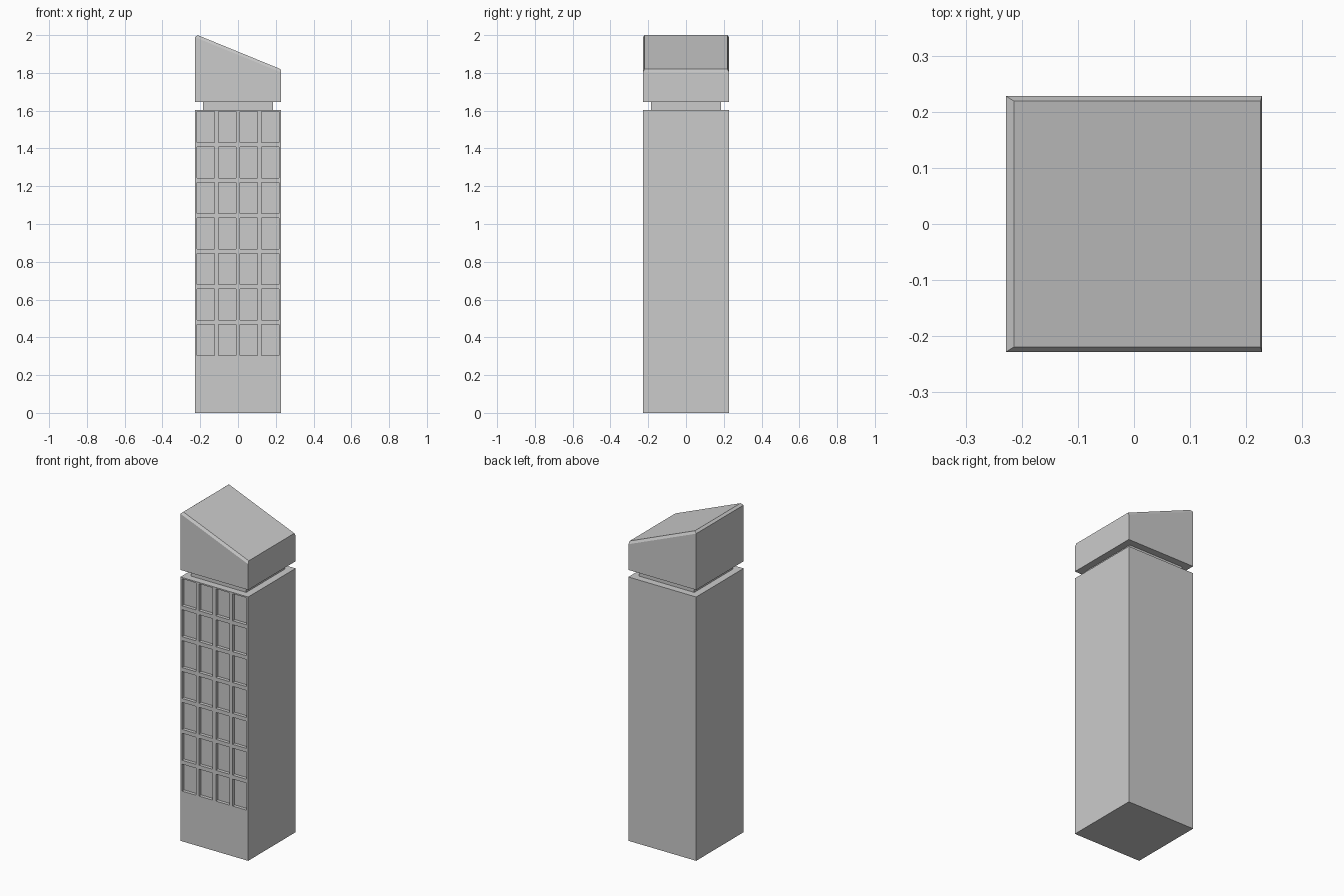
import bpy, bmesh

if "Cube" in bpy.data.objects:
    bpy.data.objects.remove(bpy.data.objects["Cube"])

W = 0.228          # half width of the tower
NECK = 0.185       # half width of the recessed neck
COLS, ROWS = 4, 7
WIN_W, WIN_H, WIN_DEPTH = 0.093, 0.164, 0.02
PITCH_X, PITCH_Z, FIRST_Z = 0.1135, 0.1878, 0.387


def ring(bm, x0, x1, hy, z0, z1):
    """Rectangular ring whose height runs from z0 at x0 to z1 at x1."""
    return [bm.verts.new(p) for p in
            ((x0, -hy, z0), (x1, -hy, z1), (x1, hy, z1), (x0, hy, z0))]


# Tower body: shaft, neck and slanted cap as one stack of rings
bm = bmesh.new()
rings = [ring(bm, *r) for r in (
    (-W, W, W, 0, 0),
    (-W, W, W, 1.604, 1.604),
    (-NECK, NECK, NECK, 1.604, 1.604),
    (-NECK, NECK, NECK, 1.647, 1.647),
    (-W, W, W, 1.647, 1.647),
    (-W, W, W, 1.989, 1.803),
    (-0.214, 0.2255, 0.219, 2.0, 1.82),     # bevelled roof panel
)]
bm.faces.new(rings[0][::-1])
bm.faces.new(rings[-1])
for a, b in zip(rings, rings[1:]):
    for i in range(4):
        j = (i + 1) % 4
        bm.faces.new((a[i], a[j], b[j], b[i]))


# Window grid: slice the shaft's front face, then push the panes in
def front_faces():
    return [f for f in bm.faces
            if all(abs(v.co.y + W) < 1e-5 and v.co.z < 1.61 for v in f.verts)]


def slice_front(co, no):
    faces = front_faces()
    geom = faces + list({e for f in faces for e in f.edges}) \
        + list({v for f in faces for v in f.verts})
    bmesh.ops.bisect_plane(bm, geom=geom, plane_co=co, plane_no=no, dist=1e-5)


xs = [(c - (COLS - 1) / 2) * PITCH_X for c in range(COLS)]
zs = [FIRST_Z + r * PITCH_Z for r in range(ROWS)]
for s in (-0.5, 0.5):
    for x in xs:
        slice_front((x + s * WIN_W, 0, 0), (1, 0, 0))
    for z in zs:
        slice_front((0, 0, z + s * WIN_H), (0, 0, 1))

bm.normal_update()
panes = []
for f in front_faces():
    c = f.calc_center_median()
    if any(abs(c.x - x) < 0.005 for x in xs) and any(abs(c.z - z) < 0.005 for z in zs):
        panes.append(f)
for f in panes:
    new = bmesh.ops.extrude_discrete_faces(bm, faces=[f])["faces"]
    bmesh.ops.translate(bm, vec=(0, WIN_DEPTH, 0), verts=new[0].verts[:])

bmesh.ops.recalc_face_normals(bm, faces=bm.faces[:])
mesh = bpy.data.meshes.new("office_tower")
bm.to_mesh(mesh)
bm.free()
tower = bpy.data.objects.new("office_tower", mesh)
bpy.context.collection.objects.link(tower)
